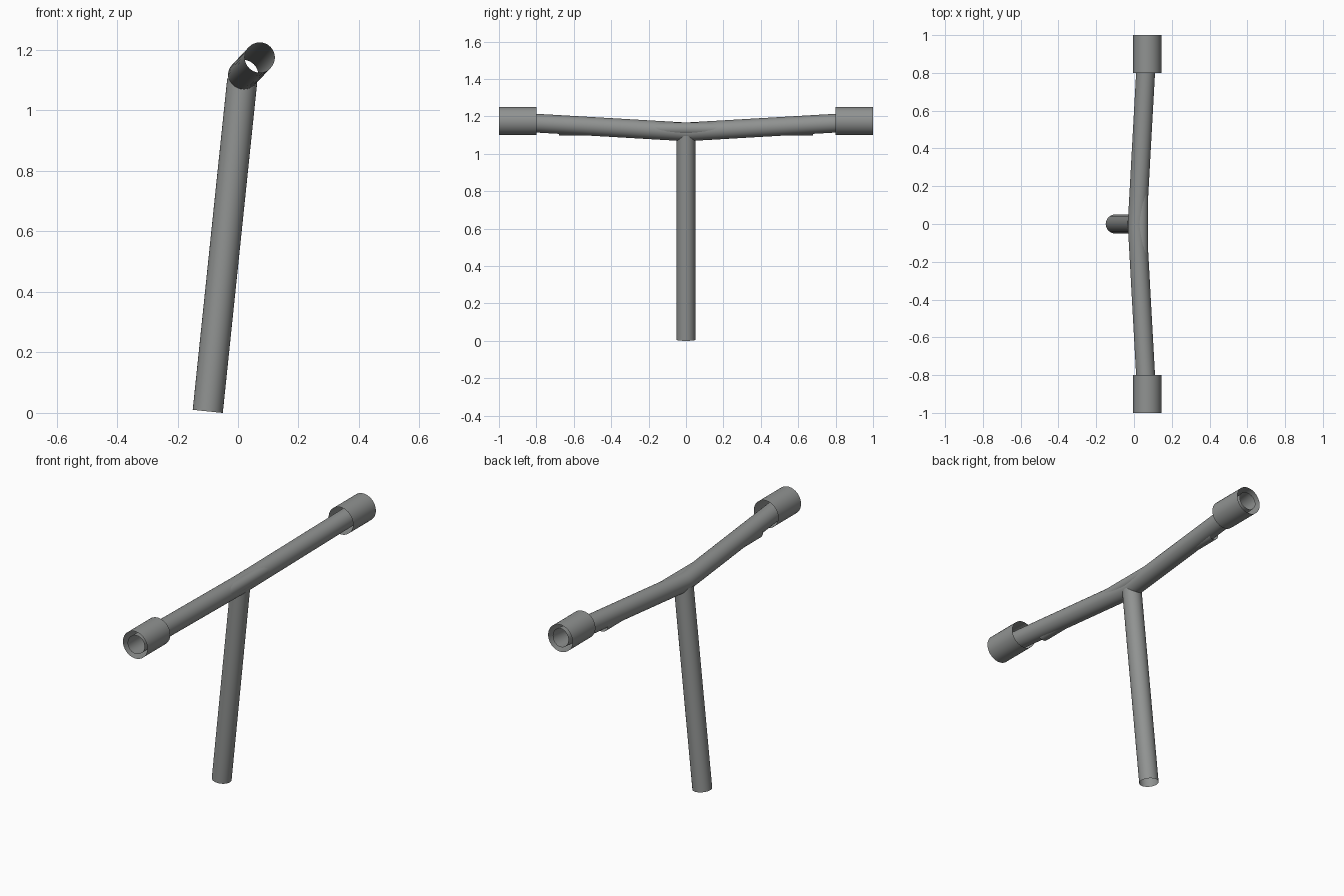
import bpy
import bmesh
from math import cos, sin, tau
from mathutils import Vector

if "Cube" in bpy.data.objects:
    bpy.data.objects.remove(bpy.data.objects["Cube"])

SIDES = 32

# Dark grey finish shared by every part
finish = bpy.data.materials.new("dark_grey")
finish.diffuse_color = (0.28, 0.29, 0.285, 1)
finish.use_nodes = True
finish.node_tree.nodes["Principled BSDF"].inputs["Base Color"].default_value = finish.diffuse_color


def tube(name, path, radius):
    """Open-ended round tube along a path, mitred at its corners."""
    pts = [Vector(p) for p in path]
    bm = bmesh.new()
    first = (pts[1] - pts[0]).normalized()
    u = first.cross(Vector((1, 0, 0))).normalized()
    v = first.cross(u)
    ring = [pts[0] + radius * (cos(tau * i / SIDES) * u + sin(tau * i / SIDES) * v)
            for i in range(SIDES)]
    rings = [[bm.verts.new(p) for p in ring]]
    for k in range(1, len(pts)):
        d = (pts[k] - pts[k - 1]).normalized()
        n = d
        if k < len(pts) - 1:
            n = (d + (pts[k + 1] - pts[k]).normalized()).normalized()
        # slide each point along the segment to the mitre plane
        ring = [p + d * ((pts[k] - p).dot(n) / d.dot(n)) for p in ring]
        rings.append([bm.verts.new(p) for p in ring])
    for a, b in zip(rings, rings[1:]):
        for i in range(SIDES):
            j = (i + 1) % SIDES
            bm.faces.new((a[i], a[j], b[j], b[i]))
    bmesh.ops.recalc_face_normals(bm, faces=bm.faces[:])
    for f in bm.faces:
        f.smooth = True
    mesh = bpy.data.meshes.new(name)
    bm.to_mesh(mesh)
    bm.free()
    mesh.materials.append(finish)
    obj = bpy.data.objects.new(name, mesh)
    bpy.context.collection.objects.link(obj)
    return obj


# Leaning stem
tube("stem", [(-0.10, 0, 0.005), (0.014, 0, 1.10)], 0.05)

# Swept handlebar, bent in the middle
tube("handlebar", [(0.072, -0.995, 1.175), (0.017, 0, 1.117), (0.072, 0.995, 1.175)], 0.05)

# Straight inner brace partly sunk in the bar
tube("brace", [(0.040, -0.68, 1.133), (0.040, 0.68, 1.133)], 0.035)

# Grip sleeves
for side, name in ((-1, "grip_front"), (1, "grip_back")):
    tube(name, [(0.070, side * 0.80, 1.175), (0.070, side * 1.0, 1.175)], 0.075)
